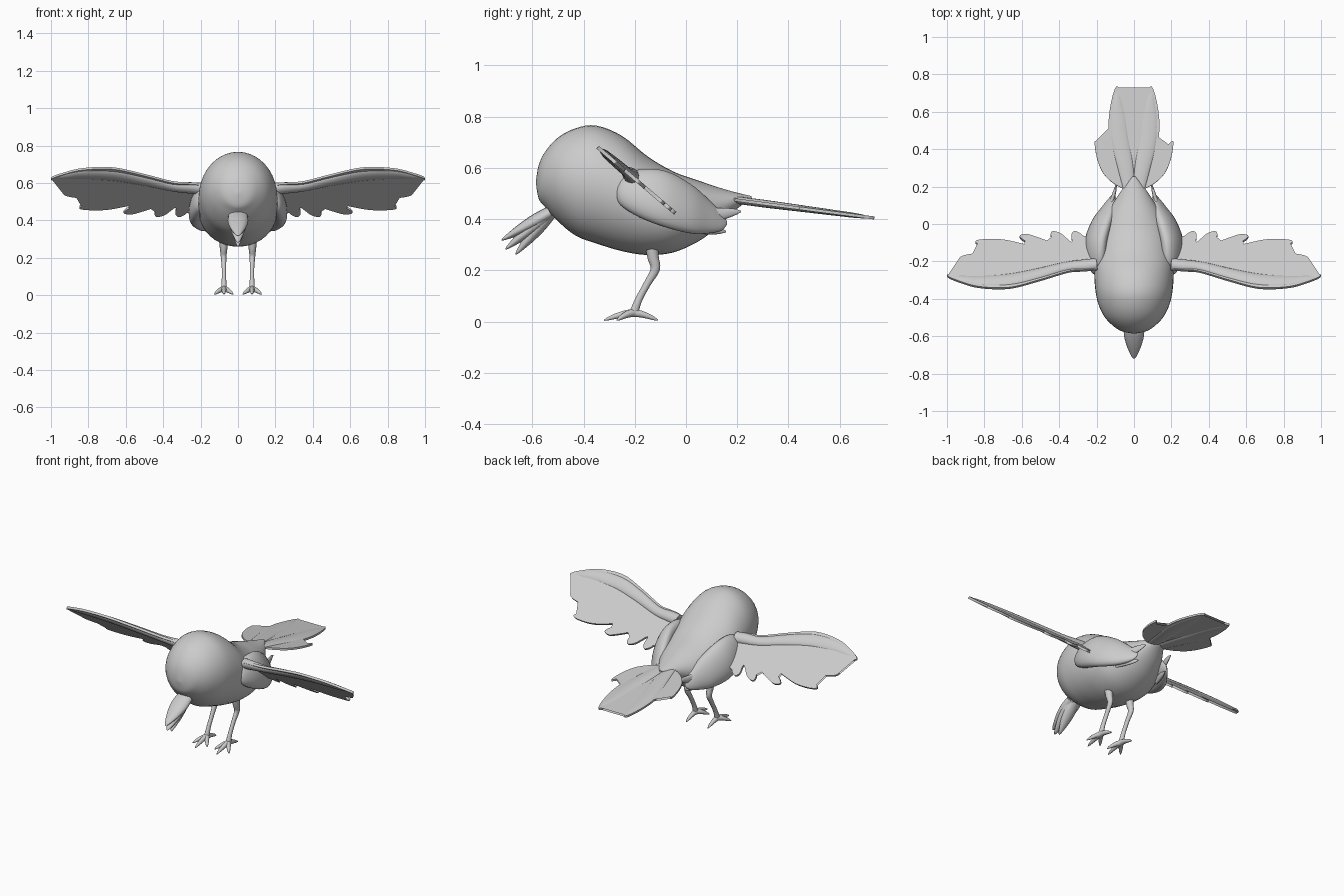
import bpy, bmesh, math
from mathutils import Vector

if "Cube" in bpy.data.objects:
    bpy.data.objects.remove(bpy.data.objects["Cube"])

grey = bpy.data.materials.new("plain grey")
grey.diffuse_color = (0.6, 0.6, 0.6, 1)
grey.use_nodes = True
grey.node_tree.nodes["Principled BSDF"].inputs["Base Color"].default_value = grey.diffuse_color


def spline(pts, steps, closed=False):
    """Smooth run of points through tuples of any length."""
    p = [Vector(q) for q in pts]
    n = len(p)
    get = (lambda i: p[i % n]) if closed else (lambda i: p[min(max(i, 0), n - 1)])
    out = []
    for i in range(n if closed else n - 1):
        a, b, c, d = (get(i + k) for k in (-1, 0, 1, 2))
        for k in range(steps):
            t = k / steps
            out.append(0.5 * (2 * b + (c - a) * t + (2 * a - 5 * b + 4 * c - d) * t * t
                              + (3 * b - a - 3 * c + d) * t ** 3))
    return out if closed else out + [p[-1]]


def finish(name, bm, mirror):
    bmesh.ops.recalc_face_normals(bm, faces=bm.faces)
    me = bpy.data.meshes.new(name)
    bm.to_mesh(me)
    bm.free()
    me.materials.append(grey)
    ob = bpy.data.objects.new(name, me)
    bpy.context.collection.objects.link(ob)
    bpy.ops.object.select_all(action='DESELECT')
    ob.select_set(True)
    bpy.context.view_layer.objects.active = ob
    bpy.ops.object.shade_smooth_by_angle(angle=math.radians(50))
    if mirror:
        ob.modifiers.new("mirror", 'MIRROR')
    return ob


def loft(name, stations, side=(1, 0, 0), up=None, mirror=True, segs=16, steps=4):
    """Skin ellipses given as (x, y, z, side radius, up radius)."""
    st = spline([s[:3] for s in stations], steps)
    rad = spline([(s[3], s[4], 0) for s in stations], steps)
    bm = bmesh.new()
    rings = []
    for i, c in enumerate(st):
        tan = st[min(i + 1, len(st) - 1)] - st[max(i - 1, 0)]
        if up:
            u, s = Vector(up).normalized(), Vector(side).normalized()
        else:
            u = Vector(side).cross(tan).normalized()
            s = tan.cross(u).normalized()
        a, b = max(rad[i].x, 0.001), max(rad[i].y, 0.001)
        rings.append([bm.verts.new(c + s * a * math.cos(t) + u * b * math.sin(t))
                      for t in (2 * math.pi * k / segs for k in range(segs))])
    for r, q in zip(rings, rings[1:]):
        for k in range(segs):
            j = (k + 1) % segs
            bm.faces.new((r[k], r[j], q[j], q[k]))
    bm.faces.new(rings[0])
    bm.faces.new(rings[-1])
    return finish(name, bm, mirror)


def sheet(name, outline, height, thick, mirror=True):
    """Thin plate with a smooth outline, lying on a sloping plane z = height(y)."""
    pts = spline([(x, y, 0) for x, y in outline], 5, True)
    bm = bmesh.new()
    nrm = Vector((0, height(0) - height(1), 1)).normalized() * thick / 2
    lo, hi = ([bm.verts.new(Vector((p.x, p.y, height(p.y))) + nrm * k) for p in pts]
              for k in (-1, 1))
    caps = [bm.faces.new(lo), bm.faces.new(hi)]
    for k in range(len(pts)):
        j = (k + 1) % len(pts)
        bm.faces.new((lo[k], lo[j], hi[j], hi[k]))
    bmesh.ops.triangulate(bm, faces=caps)
    return finish(name, bm, mirror)


# Body and head in one egg shape: y, centre height, half width, half height
body = [(-.586, .545, .003, .003), (-.575, .545, .06, .065), (-.55, .555, .105, .108),
        (-.5, .555, .155, .163), (-.43, .545, .19, .21), (-.35, .535, .207, .23),
        (-.25, .50, .213, .225), (-.15, .4525, .21, .1925), (-.05, .428, .195, .158),
        (.05, .432, .15, .118), (.13, .449, .1, .074), (.2, .472, .052, .031),
        (.255, .485, .006, .005)]
loft("body", [(0, y, z, w, h) for y, z, w, h in body], up=(0, 0, 1), mirror=False, segs=40)

# Beak of three stacked blades
for name, y, z, w in (("upper_beak", -.72, .318, .052), ("middle_beak", -.705, .282, .044),
                      ("lower_beak", -.665, .262, .036)):
    a, b = Vector((0, -.53, .425)), Vector((0, y, z))
    loft(name, [(*a.lerp(b, t), w * f, .026 * f) for t, f in
                ((0, 1), (.3, 1.05), (.6, .8), (.85, .42), (.96, .2), (1, .03))], mirror=False)

# Folded wing covers hugging the flanks
cover = [(.195, -.275, .505, .004, .008), (.198, -.255, .507, .028, .055),
         (.203, -.18, .5, .048, .098), (.2, -.08, .478, .053, .115), (.168, .02, .44, .05, .1),
         (.135, .09, .41, .034, .068), (.115, .14, .39, .015, .035), (.108, .16, .385, .003, .006)]
loft("wing_cover", cover, side=(.94, 0, .3), up=(-.3, 0, .94), segs=24)
loft("cover_feather_upper", [(.15, .04, .42, .012, .03), (.12, .12, .418, .012, .026),
                             (.102, .18, .426, .008, .016), (.094, .215, .43, .002, .003)],
     up=(0, 0, 1))
loft("cover_feather_lower", [(.15, .02, .375, .012, .03), (.125, .09, .362, .012, .022),
                             (.11, .13, .354, .008, .012), (.1, .157, .352, .002, .003)],
     up=(0, 0, 1))


# Spread wings: feathered plate with a thicker leading edge
def wing_z(y):
    return .685 - .85 * (y + .35)


wing = [(.2, -.235), (.28, -.25), (.354, -.257), (.515, -.305), (.67, -.343), (.83, -.338),
        (.94, -.307), (.995, -.282), (.98, -.267), (.87, -.24), (.745, -.238), (.85, -.222),
        (.93, -.195), (.91, -.172), (.82, -.16), (.665, -.168), (.77, -.135), (.845, -.103),
        (.82, -.087), (.7, -.087), (.535, -.122), (.595, -.087), (.61, -.066), (.57, -.058),
        (.5, -.08), (.425, -.105), (.445, -.065), (.435, -.043), (.39, -.055), (.335, -.1),
        (.335, -.06), (.315, -.042), (.28, -.06), (.262, -.09), (.245, -.06), (.225, -.08),
        (.21, -.15)]
sheet("spread_wing", wing, wing_z, .014)
arm = [(.2, -.215, .035, .03), (.26, -.22, .035, .026), (.36, -.228, .03, .02),
       (.515, -.268, .036, .018), (.67, -.3, .042, .016), (.83, -.305, .036, .013),
       (.93, -.292, .022, .01), (.99, -.281, .003, .003)]
loft("wing_arm", [(x, y, wing_z(y), r, t) for x, y, r, t in arm], side=(0, .76, -.65))


# Tail fan
def tail_z(y):
    return .478 - .13 * (y - .17)


half = [(.06, .19), (.12, .225), (.17, .28), (.2, .36), (.21, .44), (.185, .425), (.12, .355),
        (.132, .44), (.135, .56), (.118, .67), (.095, .733), (.07, .71), (.035, .62)]
tail = [(0, .17)] + half + [(0, .47)] + [(-x, y) for x, y in reversed(half)]
sheet("tail", tail, tail_z, .012, mirror=False)
loft("tail_quill", [(x, y, tail_z(y), w, t) for x, y, w, t in
                    ((.025, .17, .03, .014), (.045, .3, .045, .015), (.075, .45, .05, .013),
                     (.085, .58, .042, .011), (.09, .67, .022, .009), (.093, .725, .003, .003))])

# Legs with backward knees
loft("leg", [(.077, -.135, .31, .026, .028), (.077, -.128, .25, .02, .022),
             (.077, -.12, .205, .015, .018), (.075, -.15, .15, .012, .014),
             (.075, -.185, .085, .012, .014), (.075, -.205, .03, .016, .018)], segs=12)

# Toes: middle, hind, inner and outer
for name, tx, ty in (("middle_toe", .075, -.32), ("hind_toe", .075, -.11),
                     ("inner_toe", .026, -.27), ("outer_toe", .126, -.27)):
    a, b = Vector((.075, -.205, .034)), Vector((tx, ty, .005))
    d = b - a
    loft(name, [(*(a + Vector((d.x * t, d.y * t, d.z * t ** 1.6))), r, r) for t, r in
                ((0, .017), (.3, .014), (.6, .011), (.85, .007), (1, .002))],
         side=(-d.y, d.x, 0), segs=10)
